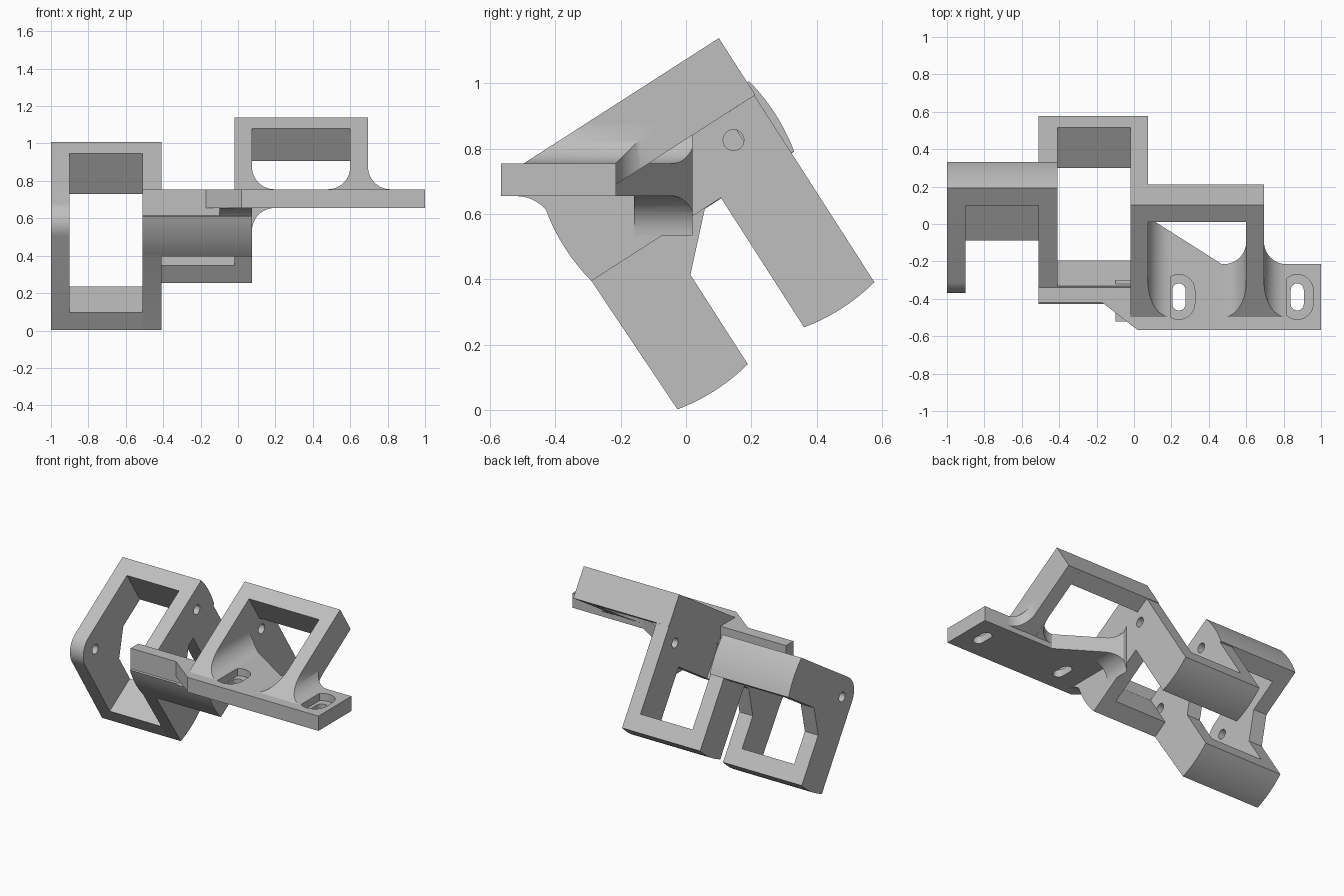
import bpy, bmesh, math
from mathutils import Vector

if "Cube" in bpy.data.objects:
    bpy.data.objects.remove(bpy.data.objects["Cube"])

gray = bpy.data.materials.new("matte gray")
gray.use_nodes = True
gray.diffuse_color = (0.52, 0.52, 0.52, 1)
gray.node_tree.nodes["Principled BSDF"].inputs["Base Color"].default_value = (0.52, 0.52, 0.52, 1)

TILT = math.radians(32.7)
C, S = math.cos(TILT), math.sin(TILT)
HALF, REACH = 0.128, 0.613          # arm half width, pivot to arm end
SWING = math.degrees(math.asin(HALF / REACH))
P1, P3 = (0.107, 0.615), (0.569, 0.617)   # pivots in tilted coordinates


def tilt(points):
    return [(a * C - b * S, a * S + b * C) for a, b in points]


def arc(center, r, start, end, n=12):
    angles = [math.radians(start + (end - start) * i / n) for i in range(n + 1)]
    return [(center[0] + r * math.cos(t), center[1] + r * math.sin(t)) for t in angles]


def end_arc(pivot, direction):
    return arc(pivot, REACH, direction + SWING, direction - SWING)


def prism(name, points, axis, lo, hi):
    """Extrude a 2D outline along x (y,z), y (x,z) or z (x,y)."""
    place = {"x": lambda p, t: (t, p[0], p[1]),
             "y": lambda p, t: (p[0], t, p[1]),
             "z": lambda p, t: (p[0], p[1], t)}[axis]
    bm = bmesh.new()
    face = bm.faces.new([bm.verts.new(place(p, lo)) for p in points])
    new = bmesh.ops.extrude_face_region(bm, geom=[face])["geom"]
    move = Vector(place((0, 0), hi - lo))
    bmesh.ops.translate(bm, vec=move, verts=[v for v in new if isinstance(v, bmesh.types.BMVert)])
    bmesh.ops.recalc_face_normals(bm, faces=bm.faces[:])
    mesh = bpy.data.meshes.new(name)
    bm.to_mesh(mesh)
    bm.free()
    mesh.materials.append(gray)
    obj = bpy.data.objects.new(name, mesh)
    bpy.context.scene.collection.objects.link(obj)
    return obj


def combine(obj, tool, operation):
    mod = obj.modifiers.new("cut", "BOOLEAN")
    mod.operation, mod.solver, mod.object = operation, "EXACT", tool
    bpy.context.view_layer.update()
    mesh = bpy.data.meshes.new_from_object(obj.evaluated_get(bpy.context.evaluated_depsgraph_get()))
    obj.modifiers.clear()
    obj.data = mesh
    bpy.data.objects.remove(tool)


def clip(obj, point, normal):
    """Cut away everything on the normal side of a plane."""
    bm = bmesh.new()
    bm.from_mesh(obj.data)
    bmesh.ops.bisect_plane(bm, geom=bm.verts[:] + bm.edges[:] + bm.faces[:], dist=1e-5,
                           plane_co=point, plane_no=normal, clear_outer=True)
    bmesh.ops.holes_fill(bm, edges=[e for e in bm.edges if e.is_boundary])
    bmesh.ops.recalc_face_normals(bm, faces=bm.faces[:])
    bm.to_mesh(obj.data)
    bm.free()


def arm(name, outline, lo, hi, pivots):
    obj = prism(name, tilt(outline), "x", lo, hi)
    for pivot in pivots:
        hole = prism("hole_cutter", arc(tilt([pivot])[0], 0.032, 0, 345, 23), "x", lo - 0.05, hi + 0.05)
        combine(obj, hole, "DIFFERENCE")
    return obj


def stadium(x, y, width, length):
    r, h = width / 2, (length - width) / 2
    return arc((x, y + h), r, 0, 180) + arc((x, y - h), r, 180, 360)


# Bent side arms
gusset = [(0.381, 0.487), (0.235, 0.341)]
arm("right_bent_arm", end_arc(P1, 270) + arc(P1, HALF, 180, 90) + end_arc(P1, 0) + gusset,
    -1.0, -0.9, [P1])
arm("shared_center_arm", end_arc(P1, 270) + end_arc(P3, 180) + end_arc(P1, 0)
    + [(0.697, 0.489)] + end_arc(P3, 270) + [(0.441, 0.489)] + gusset,
    -0.51, -0.41, [P1, P3])
arm("left_bent_arm", end_arc(P3, 180) + [(0.697, 0.745)] + end_arc(P3, 270) + [(0.441, 0.489)],
    -0.02, 0.075, [P3])

# Rounded end bars joining the arms
WALL = 0.593 - P1[0]
for name, pivot, direction, lo, hi in (
        ("upper_end_bar", P1, 0, -0.9, -0.51), ("lower_end_bar", P1, 270, -0.9, -0.51),
        ("front_end_bar", P3, 180, -0.41, -0.02), ("back_end_bar", P3, 270, -0.41, -0.02)):
    t = math.radians(direction)
    d, side = Vector((math.cos(t), math.sin(t))), Vector((-math.sin(t), math.cos(t)))
    inner = [tuple(Vector(pivot) + d * WALL + side * k) for k in (-HALF, HALF)]
    prism(name, tilt(end_arc(pivot, direction) + inner), "x", lo, hi)

# Ledge above the front bar and its blend under the plate
prism("front_ledge", [(-0.42, 0.61), (-0.42, 0.755), (-0.34, 0.755), (-0.34, 0.66)], "x", -0.51, -0.02)
blend = arc((-0.52, 0.535), 0.12, 90, 30, 8)
prism("plate_underside_blend", blend + [(-0.36, 0.56), (-0.3, 0.655)], "x", -0.1, 0.075)

# Mounting plate with counterbored slots
plate = prism("mounting_plate", [(-0.17, -0.42), (0.02, -0.567), (1, -0.567), (1, -0.215), (0.47, -0.215),
                                 (0.1, 0.02), (-0.02, 0.02), (-0.02, -0.34), (-0.17, -0.34)],
              "z", 0.655, 0.755)
for x in (0.24, 0.873):
    combine(plate, prism("recess_cutter", stadium(x, -0.39, 0.17, 0.24), "z", 0.705, 0.8), "DIFFERENCE")
    combine(plate, prism("slot_cutter", stadium(x, -0.39, 0.07, 0.145), "z", 0.6, 0.8), "DIFFERENCE")

# Sloped frame above the plate
rail = tilt([(-0.012, 0.904), (0.7, 0.904), (0.7, 0.697)]) + [(-0.21, 0.695), (-0.27, 0.66), (-0.5, 0.7)]
prism("frame_inner_rail", rail, "x", -0.02, 0.075)
prism("frame_outer_rail", rail, "x", 0.6, 0.695)
prism("frame_top_bar", tilt([(0.593, 0.904), (0.7, 0.904), (0.7, 0.697), (0.593, 0.697)]), "x", 0.075, 0.6)

# Fillets where the rails meet the plate
R = 0.12
slope_up = Vector((0, -S, C))
for name, x, sign in (("outer_rail_left_fillet", 0.695, 1), ("outer_rail_right_fillet", 0.6, -1),
                      ("inner_rail_fillet", 0.075, 1)):
    turn = (270, 180) if sign > 0 else (270, 360)
    front = arc((x + sign * R, 0.755 + R), R, *turn) + [(x, 0.66), (x + sign * R, 0.66)]
    fillet = prism(name, front, "y", -0.5, 0.02)
    if x > 0.1:
        turn = (270, 180) if sign > 0 else (90 - 180, 0)
        plan = arc((x + sign * R, -0.215 + R), R, *turn) + [(x - sign * 0.01, -0.095), (x - sign * 0.01, -0.55),
                                                           (x + sign * (R + 0.01), -0.55),
                                                           (x + sign * (R + 0.01), -0.215)]
        combine(fillet, prism("plan_cutter", plan, "z", 0.6, 0.95), "INTERSECT")
        clip(fillet, slope_up * 0.697, -slope_up)
    else:
        clip(fillet, (0.1, 0.02, 0), (0.235, 0.37, 0))
    clip(fillet, slope_up * 0.904, slope_up)

# Fillet under the plate beside the left arm
under = prism("underside_fillet", arc((0.075 + R, 0.655 - R), R, 90, 180) + [(0.075, 0.66), (0.075 + R, 0.66)],
              "y", -0.16, 0.02)
clip(under, (0.1, 0.02, 0), (0.235, 0.37, 0))

# Smooth the curved faces, keep edges sharp
bpy.ops.object.select_all(action="DESELECT")
for obj in bpy.context.scene.objects:
    if obj.type == "MESH":
        obj.select_set(True)
        bpy.context.view_layer.objects.active = obj
bpy.ops.object.shade_smooth_by_angle(angle=math.radians(30))
